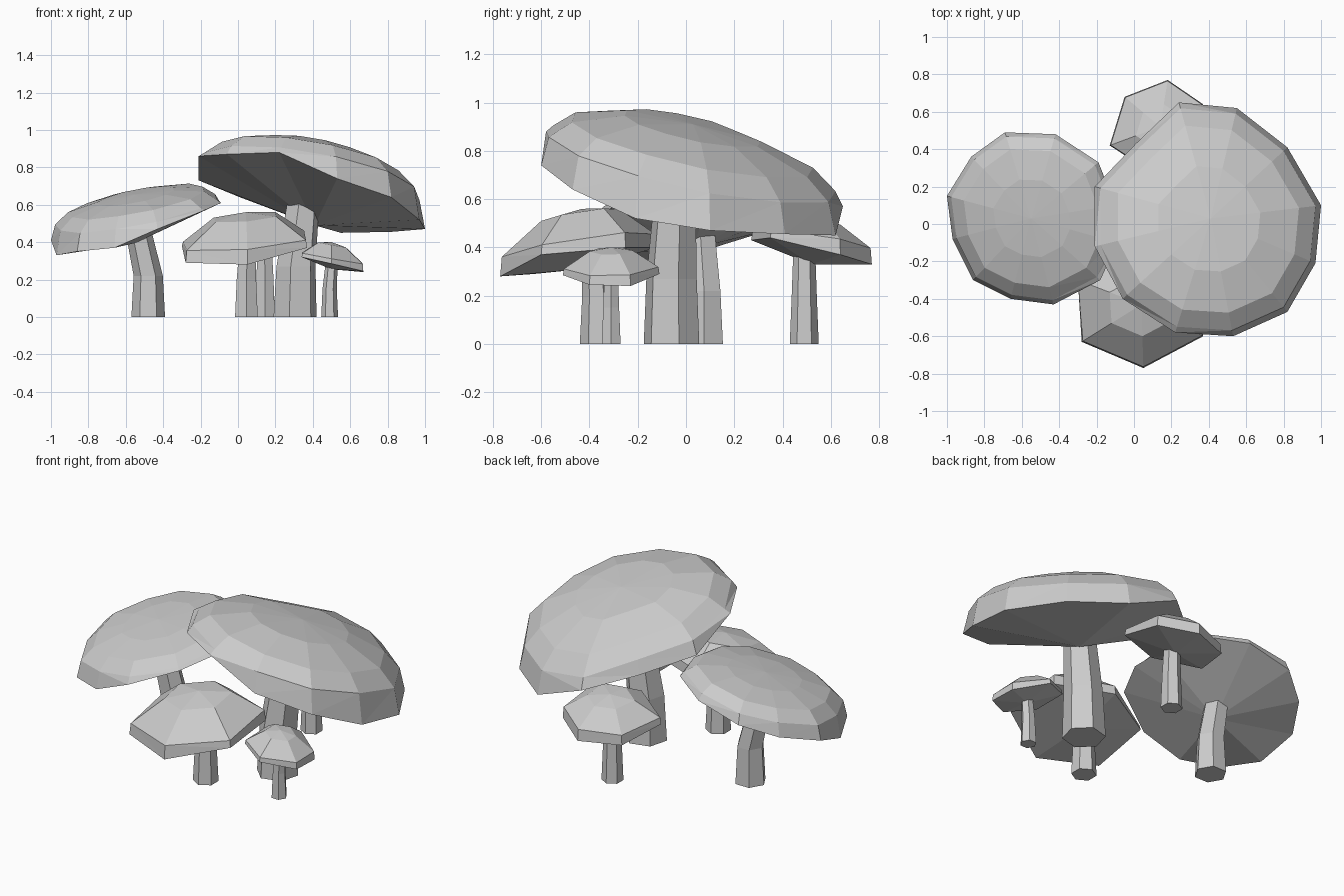
import bpy, bmesh
from math import sin, cos, tau, radians
from mathutils import Vector

if "Cube" in bpy.data.objects:
    bpy.data.objects.remove(bpy.data.objects["Cube"])

grey = bpy.data.materials.new("plain_grey")
grey.use_nodes = True
grey.diffuse_color = (0.6, 0.6, 0.6, 1)
grey.node_tree.nodes["Principled BSDF"].inputs["Base Color"].default_value = (0.6, 0.6, 0.6, 1)


def finish(bm, name):
    bmesh.ops.recalc_face_normals(bm, faces=bm.faces)
    mesh = bpy.data.meshes.new(name)
    bm.to_mesh(mesh)
    bm.free()
    mesh.materials.append(grey)
    bpy.context.collection.objects.link(bpy.data.objects.new(name, mesh))


def bridge(bm, a, b):
    n = len(a)
    for i in range(n):
        j = (i + 1) % n
        bm.faces.new((a[i], a[j], b[j], b[i]))


def fan(bm, ring, tip):
    for i in range(len(ring)):
        bm.faces.new((ring[i], ring[(i + 1) % len(ring)], tip))


def cap(name, rim, centre, slope, profile, crown, belly):
    """Faceted dome over an uneven rim: profile holds (share of the rim's reach, height),
    slope tilts the dome, crown is the top's height and belly the depth of the underside."""
    bm = bmesh.new()
    mid = Vector(centre)
    rings = [[bm.verts.new(p) for p in rim]]
    for share, height in profile:
        ring = []
        for p in rim:
            q = mid.lerp(Vector(p), share)
            dome = mid.z + slope[0] * (q.x - mid.x) + slope[1] * (q.y - mid.y) + height
            q.z = max(dome, q.z + 0.015)
            ring.append(bm.verts.new(q))
        rings.append(ring)
    for a, b in zip(rings, rings[1:]):
        bridge(bm, a, b)
    fan(bm, rings[-1], bm.verts.new(mid + Vector((0, 0, crown))))
    fan(bm, rings[0], bm.verts.new(mid - Vector((0, 0, belly))))
    # split the bent quads into flat facets
    bmesh.ops.triangulate(bm, faces=[f for f in bm.faces if len(f.verts) == 4])
    finish(bm, name)


def stem(name, path, turn=0):
    """Six-sided stalk through (x, y, z, radius) points."""
    bm = bmesh.new()
    rings = []
    for x, y, z, r in path:
        angles = [radians(turn) + tau * i / 6 for i in range(6)]
        rings.append([bm.verts.new((x + r * cos(a), y + r * sin(a), z)) for a in angles])
    for a, b in zip(rings, rings[1:]):
        bridge(bm, a, b)
    bm.faces.new(rings[0])
    bm.faces.new(rings[-1])
    finish(bm, name)


# Large mushrooms
cap("tall_cap",
    [(1.0, 0.1, 0.47), (0.82, 0.41, 0.455), (0.55, 0.62, 0.45), (0.24, 0.65, 0.57),
     (0.01, 0.43, 0.64), (-0.21, 0.2, 0.73), (-0.21, -0.12, 0.86), (-0.06, -0.4, 0.87),
     (0.22, -0.58, 0.88), (0.53, -0.6, 0.74), (0.82, -0.47, 0.64), (0.97, -0.21, 0.52)],
    (0.41, 0.03, 0.62), (-0.18, -0.23),
    [(0.95, 0.12), (0.8, 0.2), (0.45, 0.27)], 0.29, 0.13)
stem("tall_stem", [(0.305, -0.06, 0, 0.119), (0.31, -0.06, 0.27, 0.108), (0.35, -0.045, 0.62, 0.088)], 15)

cap("wide_cap",
    [(-0.1, 0.1, 0.62), (-0.19, 0.33, 0.65), (-0.42, 0.48, 0.62), (-0.69, 0.49, 0.55),
     (-0.87, 0.36, 0.475), (-1.0, 0.15, 0.41), (-0.97, -0.08, 0.33), (-0.86, -0.3, 0.35),
     (-0.66, -0.4, 0.37), (-0.43, -0.43, 0.47), (-0.18, -0.3, 0.57), (-0.09, -0.1, 0.61)],
    (-0.55, 0.03, 0.485), (0.2, 0.17),
    [(0.95, 0.075), (0.8, 0.13), (0.45, 0.16)], 0.17, 0.09)
stem("wide_stem", [(-0.48, 0.075, 0, 0.09), (-0.48, 0.075, 0.22, 0.078), (-0.53, 0.06, 0.45, 0.07)])

# Small mushrooms
cap("front_cap",
    [(0.05, -0.77, 0.28), (0.37, -0.6, 0.37), (0.36, -0.25, 0.4),
     (0.03, -0.12, 0.4), (-0.3, -0.3, 0.38), (-0.28, -0.63, 0.29)],
    (0.04, -0.43, 0.35), (0.08, 0.15), [(0.98, 0.06), (0.5, 0.185)], 0.21, 0.04)
stem("front_stem", [(0.045, -0.37, 0, 0.07), (0.045, -0.37, 0.2, 0.06), (0.05, -0.38, 0.36, 0.05)], 30)

cap("side_cap",
    [(0.67, -0.4, 0.245), (0.67, -0.23, 0.24), (0.5, -0.11, 0.29),
     (0.34, -0.2, 0.32), (0.34, -0.42, 0.32), (0.5, -0.51, 0.285)],
    (0.5, -0.31, 0.285), (-0.18, 0.02), [(0.98, 0.03), (0.45, 0.1)], 0.115, 0.03)
stem("side_stem", [(0.49, -0.31, 0, 0.045), (0.49, -0.31, 0.15, 0.038), (0.50, -0.31, 0.28, 0.033)])

cap("back_cap",
    [(0.18, 0.77, 0.33), (-0.05, 0.68, 0.33), (-0.13, 0.42, 0.38),
     (0.1, 0.27, 0.43), (0.36, 0.35, 0.44), (0.37, 0.64, 0.37)],
    (0.14, 0.52, 0.38), (0.1, -0.15), [(0.98, 0.05), (0.48, 0.13)], 0.145, 0.05)
stem("back_stem", [(0.145, 0.49, 0, 0.06), (0.145, 0.49, 0.2, 0.052), (0.14, 0.49, 0.4, 0.045)], 30)
